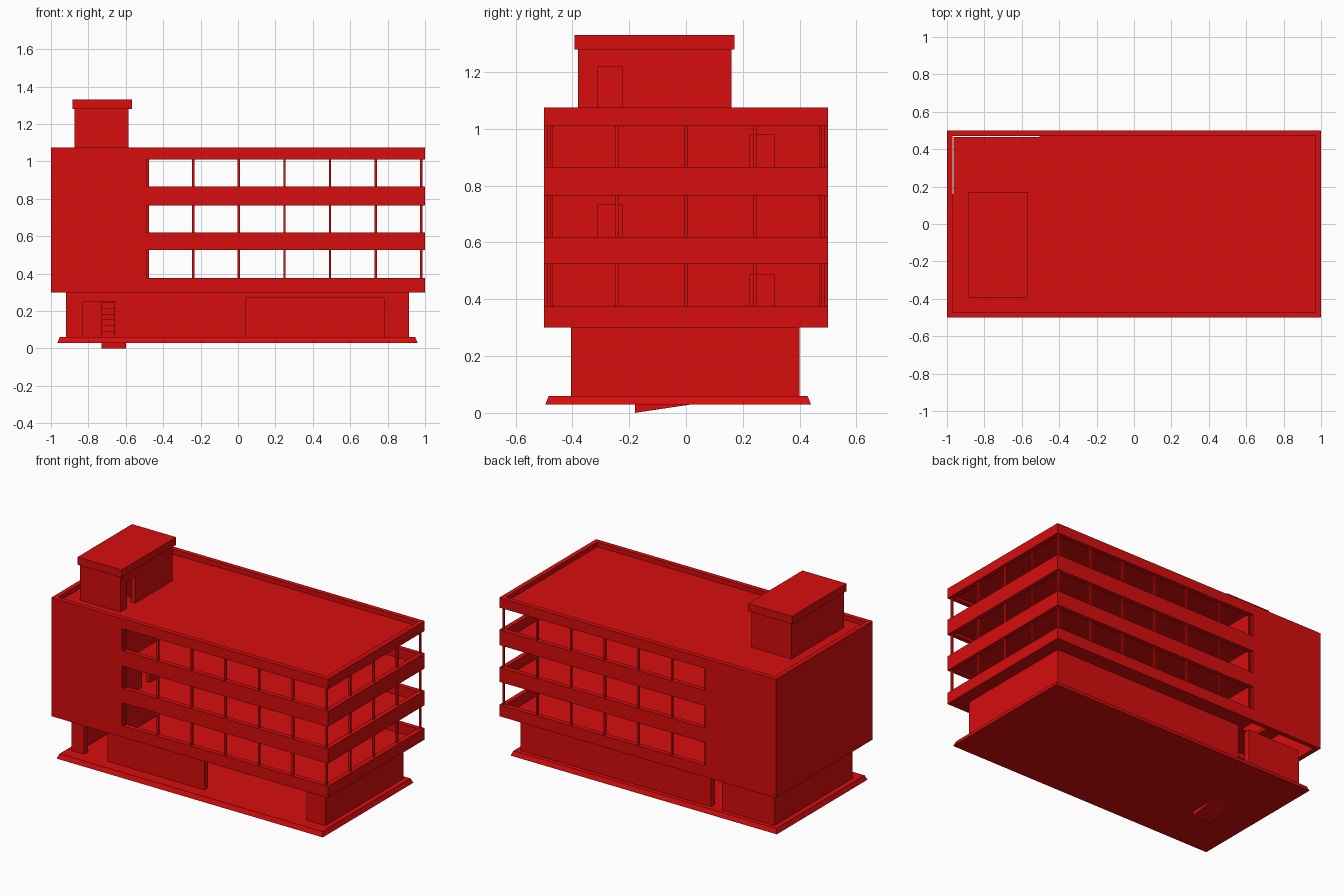
import bpy
import bmesh

cube = bpy.data.objects.get("Cube")
if cube:
    bpy.data.objects.remove(cube, do_unlink=True)

red = bpy.data.materials.new("red")
red.use_nodes = True
colour = (0.68, 0.004, 0.004, 1)
red.diffuse_color = colour
red.node_tree.nodes["Principled BSDF"].inputs["Base Color"].default_value = colour


def finish(name, bm):
    bmesh.ops.recalc_face_normals(bm, faces=bm.faces)
    mesh = bpy.data.meshes.new(name)
    bm.to_mesh(mesh)
    bm.free()
    mesh.materials.append(red)
    obj = bpy.data.objects.new(name, mesh)
    bpy.context.collection.objects.link(obj)
    return obj


def boxes(name, *parts):
    """One object from boxes given as (x0, x1, y0, y1, z0, z1)."""
    bm = bmesh.new()
    for x0, x1, y0, y1, z0, z1 in parts:
        verts = bmesh.ops.create_cube(bm, size=1)["verts"]
        for v in verts:
            v.co.x = x1 if v.co.x > 0 else x0
            v.co.y = y1 if v.co.y > 0 else y0
            v.co.z = z1 if v.co.z > 0 else z0
    return finish(name, bm)


def side_profile(name, points, x0, x1):
    """Extrude a (y, z) outline along x."""
    bm = bmesh.new()
    face = bm.faces.new([bm.verts.new((x0, y, z)) for y, z in points])
    ext = bmesh.ops.extrude_face_region(bm, geom=[face])["geom"]
    for v in ext:
        if isinstance(v, bmesh.types.BMVert):
            v.co.x = x1
    return finish(name, bm)


T = 0.03                               # wall thickness
SPLIT = -0.49                          # solid stair end meets the glazed part
BOTTOM, TOP = 0.30, 1.075
FLOORS = [0.31 + 0.245 * i for i in range(4)]
BANDS = [(BOTTOM, 0.375), (0.525, 0.62), (0.765, 0.865), (1.01, TOP)]

# Plinth with sloping edges
plinth = boxes("plinth", (-0.965, 0.96, -0.495, 0.44, 0.03, 0.06))
for v in plinth.data.vertices:
    if v.co.z > 0.05:
        v.co.x -= 0.012 if v.co.x > 0 else -0.012
        v.co.y -= 0.012 if v.co.y > 0 else -0.012

# Ground floor walls with entrance, wide shop opening and back doorway
G = 0.06
boxes("ground_front_wall",
      (-0.92, -0.83, -0.405, -0.365, G, BOTTOM),
      (-0.83, -0.66, -0.405, -0.365, 0.25, BOTTOM),
      (-0.66, 0.04, -0.405, -0.365, G, BOTTOM),
      (0.04, 0.78, -0.405, -0.365, 0.27, BOTTOM),
      (0.78, 0.915, -0.405, -0.365, G, BOTTOM))
boxes("ground_back_wall",
      (-0.92, -0.54, 0.36, 0.40, G, BOTTOM),
      (-0.46, 0.915, 0.36, 0.40, G, BOTTOM))
boxes("ground_end_walls",
      (-0.92, -0.88, -0.365, 0.36, G, BOTTOM),
      (0.875, 0.915, -0.365, 0.36, G, BOTTOM))

# Solid outer walls of the stair end
boxes("stair_end_walls",
      (-1, -1 + T, -0.5, 0.5, BOTTOM, TOP),
      (-1 + T, SPLIT, -0.5, -0.5 + T, BOTTOM, TOP),
      (-1 + T, SPLIT, 0.5 - T, 0.5, BOTTOM, TOP))

# Horizontal bands wrapping three sides
for i, (z0, z1) in enumerate(BANDS):
    boxes(f"wall_band_{i + 1}",
          (SPLIT, 1, -0.5, -0.5 + T, z0, z1),
          (SPLIT, 1, 0.5 - T, 0.5, z0, z1),
          (1 - T, 1, -0.5 + T, 0.5 - T, z0, z1))

# Slim window posts
for i in range(3):
    z0, z1 = BANDS[i][1], BANDS[i + 1][0]
    h = 0.006
    posts = []
    for k in range(7):
        x = -0.483 + 0.2438 * k
        for y in (-0.483, 0.483):
            posts.append((x - h, x + h, y - h, y + h, z0, z1))
    for k in range(1, 4):
        y = -0.483 + 0.2415 * k
        posts.append((0.98 - h, 0.98 + h, y - h, y + h, z0, z1))
    boxes(f"window_posts_{i + 1}", *posts)

# Floor slabs, with a landing at alternate ends of the stair shaft
for i, top in enumerate(FLOORS):
    z0 = max(top - 0.02, BOTTOM)
    name = "roof_slab" if i == 3 else f"floor_slab_{i + 1}"
    parts = [(SPLIT - 0.015, 1 - T, -0.47, 0.47, z0, top)]
    back = 0.37 if i == 0 else 0.465
    west = -0.9 if i == 0 else -0.965
    parts.append((west, SPLIT, 0.16, back, z0, top))
    parts.append((-0.97, SPLIT, -0.47, -0.18, z0, top))
    parts.append((-0.97, -0.87, -0.18, 0.16, z0, top))
    parts.append((-0.59, SPLIT, -0.18, 0.16, z0, top))
    boxes(name, *parts)

# Inner wall with a doorway on each floor
for i in range(3):
    z0, z1 = FLOORS[i], FLOORS[i + 1] - 0.02
    d0, d1 = (-0.31, -0.225) if i == 1 else (0.225, 0.31)
    head = z0 + 0.178
    x0, x1 = SPLIT - 0.015, SPLIT + 0.012
    boxes(f"inner_wall_{i + 1}",
          (x0, x1, -0.47, d0, z0, z1),
          (x0, x1, d0, d1, head, z1),
          (x0, x1, d1, 0.47, z0, z1))

# Straight stair flights, alternating direction
levels = [G] + FLOORS
STEPS = 8
for i in range(4):
    z0, z1 = levels[i], levels[i + 1]
    sign = 1 if i % 2 == 0 else -1
    start = -0.18 if sign > 0 else 0.16
    run, rise = 0.34 / STEPS * sign, (z1 - z0) / STEPS
    outline = [(start, z0)]
    for s in range(STEPS):
        outline.append((start + run * s, z0 + rise * (s + 1)))
        outline.append((start + run * (s + 1), z0 + rise * (s + 1)))
    outline.append((start + run * STEPS, z1 - 0.04))
    outline.append((start + run, z0))
    x0 = -0.73 if sign > 0 else -0.865
    side_profile(f"stair_flight_{i + 1}", outline, x0, x0 + 0.13)

# Wedge under the first flight
side_profile("stair_foot", [(-0.18, 0.035), (-0.18, 0), (0.02, 0.03), (0.02, 0.035)],
             -0.73, -0.6)

# Roof stair house with doorway and overhanging cap
R, H = FLOORS[3], 1.28
boxes("stair_house_walls",
      (-0.875, -0.585, -0.38, -0.35, R, H),
      (-0.875, -0.585, 0.13, 0.16, R, H),
      (-0.875, -0.845, -0.35, 0.13, R, H),
      (-0.615, -0.585, -0.35, -0.31, R, H),
      (-0.615, -0.585, -0.31, -0.225, 1.22, H),
      (-0.615, -0.585, -0.225, 0.13, R, H))
boxes("stair_house_cap", (-0.885, -0.567, -0.393, 0.17, H, 1.33))
